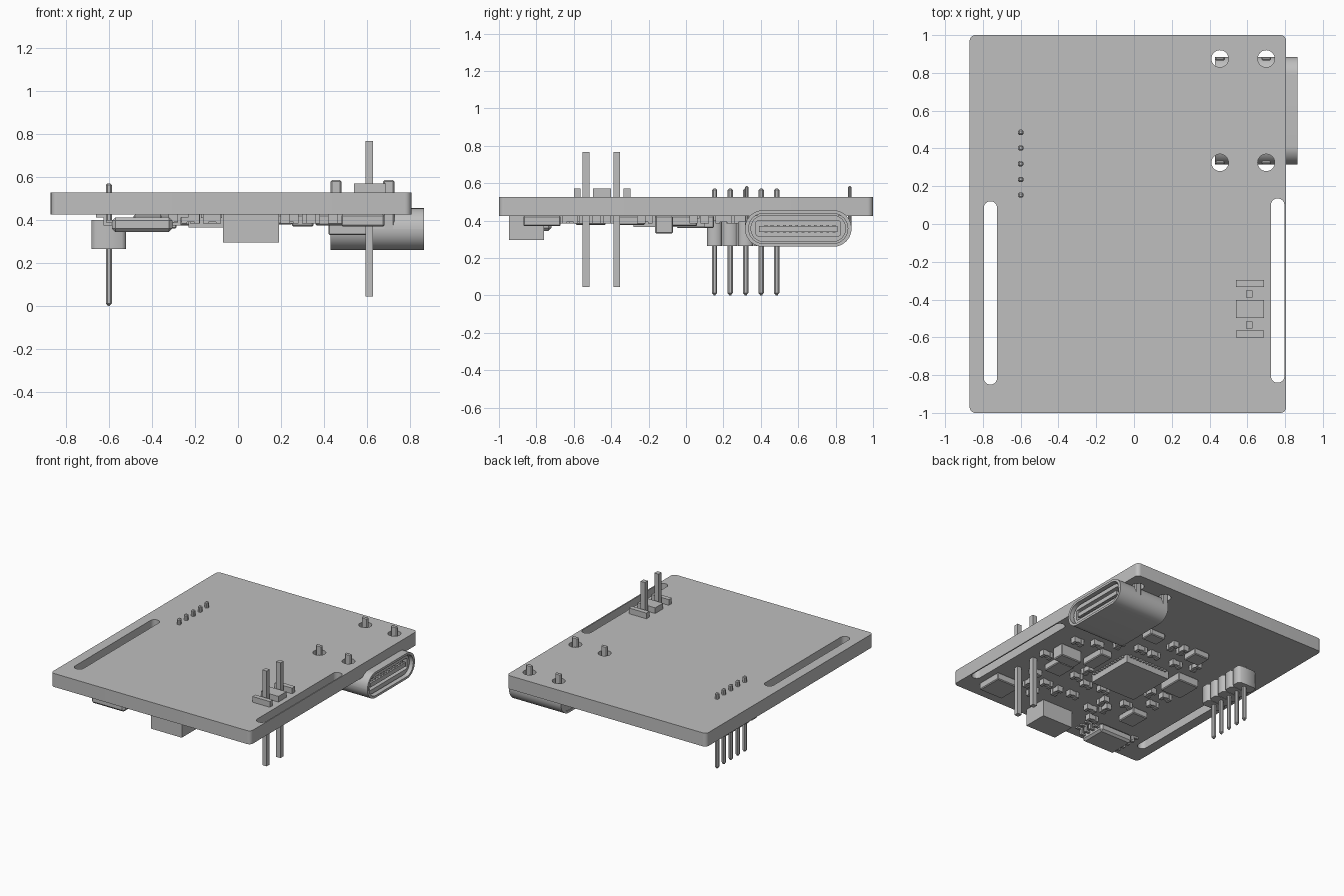
import bpy, bmesh, math
from mathutils import Matrix, Vector

cube = bpy.data.objects.get("Cube")
if cube:
    bpy.data.objects.remove(cube, do_unlink=True)

grey = bpy.data.materials.new("plain grey")
grey.use_nodes = True
COLOUR = (0.52, 0.52, 0.52, 1)
grey.diffuse_color = COLOUR
for node in grey.node_tree.nodes:
    if node.type == 'BSDF_PRINCIPLED':
        node.inputs["Base Color"].default_value = COLOUR

BOTTOM, TOP = 0.425, 0.527
SIDEWAYS = Matrix(((0, 0, 1, 0), (1, 0, 0, 0), (0, 1, 0, 0), (0, 0, 0, 1)))


def add(name, mesh):
    ob = bpy.data.objects.new(name, mesh)
    bpy.context.collection.objects.link(ob)
    mesh.materials.clear()
    mesh.materials.append(grey)
    return ob


def boxes(name, specs, bevel=0.0):
    """One object from boxes given as (x0, x1, y0, y1, z0, z1)."""
    bm = bmesh.new()
    for x0, x1, y0, y1, z0, z1 in specs:
        m = Matrix.Translation(((x0 + x1) / 2, (y0 + y1) / 2, (z0 + z1) / 2))
        m = m @ Matrix.Diagonal((x1 - x0, y1 - y0, z1 - z0, 1))
        bmesh.ops.create_cube(bm, size=1, matrix=m)
    if bevel:
        bmesh.ops.bevel(bm, geom=bm.edges[:], offset=bevel, segments=1, affect='EDGES')
    mesh = bpy.data.meshes.new(name)
    bm.to_mesh(mesh)
    bm.free()
    return add(name, mesh)


def under(x, y, w, d, h):
    """Box spec hanging from the underside of the board."""
    return (x - w / 2, x + w / 2, y - d / 2, y + d / 2, BOTTOM - h, BOTTOM)


def rounded(x0, x1, y0, y1, r, steps=8):
    """Rounded rectangle outline."""
    pts = []
    corners = ((x1 - r, y1 - r), (x0 + r, y1 - r), (x0 + r, y0 + r), (x1 - r, y0 + r))
    for q, (cx, cy) in enumerate(corners):
        for i in range(steps + 1):
            a = math.pi / 2 * (q + i / steps)
            pts.append((cx + r * math.cos(a), cy + r * math.sin(a)))
    return pts


def plate(name, outlines, low, high, matrix=Matrix()):
    """Extruded outline; further outlines inside the first become holes."""
    cu = bpy.data.curves.new(name, 'CURVE')
    cu.dimensions = '2D'
    cu.fill_mode = 'BOTH'
    cu.extrude = (high - low) / 2
    for pts in outlines:
        sp = cu.splines.new('POLY')
        sp.points.add(len(pts) - 1)
        for p, (u, v) in zip(sp.points, pts):
            p.co = (u, v, 0, 1)
        sp.use_cyclic_u = True
    tmp = bpy.data.objects.new(name + "_curve", cu)
    bpy.context.collection.objects.link(tmp)
    dg = bpy.context.evaluated_depsgraph_get()
    mesh = bpy.data.meshes.new_from_object(tmp.evaluated_get(dg))
    bpy.data.objects.remove(tmp, do_unlink=True)
    mesh.transform(matrix @ Matrix.Translation((0, 0, (low + high) / 2)))
    return add(name, mesh)


# Board with two long slots and four round mounting holes
TAB_X, TAB_Y = (0.455, 0.70), (0.325, 0.875)
holes = [rounded(-0.795, -0.725, -0.85, 0.12, 0.034),
         rounded(0.725, 0.796, -0.84, 0.135, 0.034)]
for x in TAB_X:
    for y in TAB_Y:
        holes.append(rounded(x - 0.045, x + 0.045, y - 0.045, y + 0.045, 0.0449))
plate("board", [rounded(-0.87, 0.805, -1, 1, 0.03)] + holes, BOTTOM, TOP)

# Port: hollow shell, rear wall, inner liner and tongue with contacts
outer = rounded(0.315, 0.885, 0.26, 0.455, 0.097, 10)
inner = rounded(0.335, 0.865, 0.277, 0.438, 0.080, 10)
plate("port_shell", [outer, inner], 0.43, 0.865, SIDEWAYS)
plate("port_rear_wall", [inner], 0.435, 0.60, SIDEWAYS)
liner = rounded(0.345, 0.855, 0.285, 0.43, 0.072, 10)
mouth = rounded(0.375, 0.825, 0.318, 0.398, 0.01)
plate("port_liner", [liner, mouth], 0.60, 0.84, SIDEWAYS)
boxes("port_tongue", [(0.58, 0.84, 0.39, 0.81, 0.34, 0.372)])
contacts = [(0.62, 0.83, 0.42 + i * 0.033, 0.435 + i * 0.033, 0.335, 0.377)
            for i in range(12)]
boxes("port_contacts", contacts)
tabs = [(x - 0.026, x + 0.026, y - 0.01, y + 0.01, 0.35, 0.585)
        for x in TAB_X for y in TAB_Y]
boxes("port_mounting_tabs", tabs, 0.007)
solder_feet = [(0.405, 0.44, 0.40 + i * 0.034, 0.418 + i * 0.034, 0.40, BOTTOM)
               for i in range(12)]
boxes("port_solder_feet", solder_feet)

# Five pin header: chamfered body segments and pointed pins
pin_y = [0.153 + i * 0.083 for i in range(5)]
for y in pin_y:
    outline = [(-0.68, y - 0.025), (-0.66, y - 0.04), (-0.54, y - 0.04), (-0.52, y - 0.025),
               (-0.52, y + 0.025), (-0.54, y + 0.04), (-0.66, y + 0.04), (-0.68, y + 0.025)]
    plate("pin_header_body", [outline], 0.265, 0.40)
boxes("header_pins", [(-0.614, -0.586, y - 0.014, y + 0.014, 0.005, 0.57)
                      for y in pin_y], 0.007)
boxes("header_pin_tips", [(-0.606, -0.594, y - 0.006, y + 0.006, 0, 0.02) for y in pin_y])

# Two pin jumper on top of the board
boxes("jumper_pins", [(0.592, 0.628, y - 0.018, y + 0.018, 0.045, 0.767)
                      for y in (-0.535, -0.37)])
boxes("jumper_body", [(0.54, 0.687, y0, y1, TOP - 0.005, 0.57)
                      for y0, y1 in ((-0.60, -0.565), (-0.497, -0.402), (-0.333, -0.297))])

# Main square chip with rows of pads on each side
boxes("main_chip", [under(-0.04, -0.09, 0.38, 0.38, 0.06)])
pads = []
for i in range(12):
    o = -0.154 + i * 0.028
    for s in (-1, 1):
        pads.append(under(-0.04 + o, -0.09 + s * 0.19, 0.014, 0.024, 0.015))
        pads.append(under(-0.04 + s * 0.19, -0.09 + o, 0.024, 0.014, 0.015))
boxes("main_chip_pads", pads)

# Tall block and long filter block
boxes("tall_block", [(-0.07, 0.19, -0.945, -0.76, 0.295, BOTTOM)])
boxes("filter_block", [(0.42, 0.60, -0.165, -0.07, 0.33, BOTTOM)], 0.006)

# Leaded chip: chamfered body with legs on both sides
boxes("leaded_chip", [(-0.585, -0.305, -0.93, -0.72, 0.345, 0.412)], 0.015)
legs = []
for i in range(4):
    y = -0.90 + i * 0.05
    for x, s in ((-0.305, 1), (-0.585, -1)):
        for a, b, z0, z1 in ((-0.01, 0.035, 0.375, 0.388), (0.025, 0.04, 0.375, BOTTOM),
                             (0.025, 0.075, 0.412, BOTTOM)):
            ends = sorted((x + s * a, x + s * b))
            legs.append((*ends, y - 0.01, y + 0.01, z0, z1))
boxes("leaded_chip_legs", legs)

# Low flat chips
for name, spec in (("memory_chip", (-0.375, 0.05, 0.18, 0.20, 0.065)),
                   ("crystal", (-0.42, -0.51, 0.13, 0.16, 0.05)),
                   ("power_chip", (0.58, -0.77, 0.20, 0.20, 0.055)),
                   ("regulator", (0.30, -0.04, 0.10, 0.20, 0.055)),
                   ("switch_chip", (0.43, -0.30, 0.14, 0.16, 0.05)),
                   ("driver_chip", (-0.22, 0.42, 0.13, 0.12, 0.05)),
                   ("sensor_chip", (0.19, 0.44, 0.13, 0.10, 0.045))):
    boxes(name, [under(*spec)], 0.006)

# Small two-ended parts: slim middle with thicker end caps
SPOTS = ((0.0, 0.42, 1), (-0.09, 0.42, 1), (0.02, 0.24, 0), (0.14, 0.24, 0), (-0.18, 0.24, 0),
         (-0.31, 0.30, 1), (0.30, 0.20, 1), (0.24, -0.22, 1), (0.24, -0.34, 0),
         (0.12, -0.38, 0), (-0.02, -0.36, 0), (-0.12, -0.48, 1), (-0.20, -0.55, 1),
         (-0.12, -0.62, 0), (-0.28, -0.42, 0), (-0.30, -0.18, 1), (-0.42, -0.16, 0),
         (-0.42, -0.30, 0), (0.10, -0.55, 0), (0.22, -0.58, 1), (0.34, -0.55, 0),
         (0.34, -0.70, 1), (0.44, -0.62, 1), (0.50, -0.48, 0), (0.55, 0.04, 0),
         (0.60, -0.24, 0), (-0.22, -0.72, 0), (0.42, 0.10, 0))
middles, caps = [], []
for x, y, along_y in SPOTS:
    dx, dy = (0, 0.03) if along_y else (0.03, 0)
    middles.append(under(x, y, 0.036 + dx, 0.036 + dy, 0.034))
    for s in (-1, 1):
        caps.append(under(x + s * dx, y + s * dy, 0.045 - dx * 0.7, 0.045 - dy * 0.7, 0.042))
boxes("small_part_middles", middles)
boxes("small_part_caps", caps)

for ob in bpy.context.scene.objects:
    if ob.type == 'MESH' and ob.name.startswith("port_shell"):
        bpy.ops.object.select_all(action='DESELECT')
        ob.select_set(True)
        bpy.context.view_layer.objects.active = ob
        bpy.ops.object.shade_smooth_by_angle(angle=math.radians(35))
